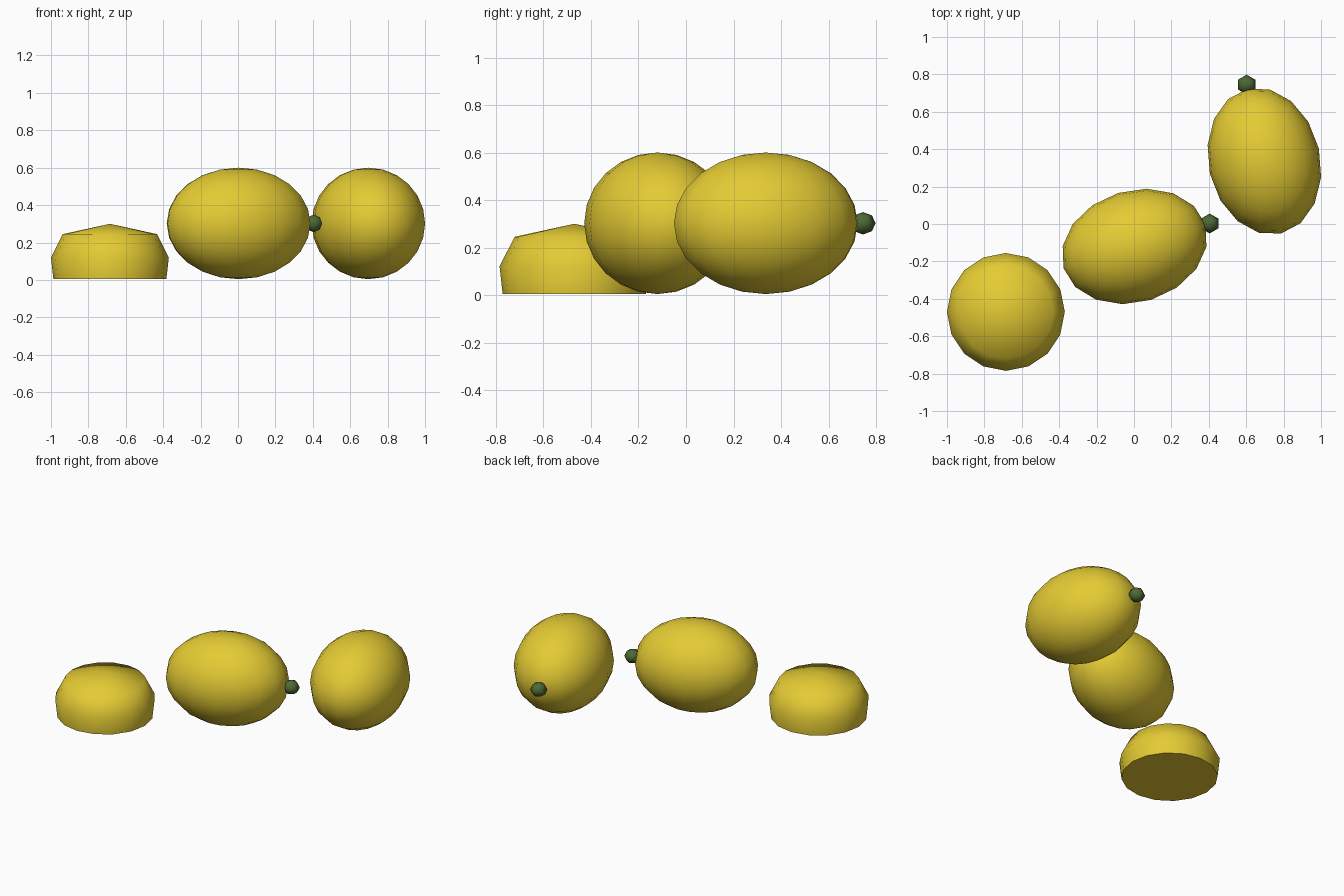
import bpy, bmesh, math
from mathutils import Matrix

if "Cube" in bpy.data.objects:
    bpy.data.objects.remove(bpy.data.objects["Cube"])


def material(name, rgb):
    m = bpy.data.materials.new(name)
    m.diffuse_color = (*rgb, 1)
    m.use_nodes = True
    m.node_tree.nodes["Principled BSDF"].inputs["Base Color"].default_value = m.diffuse_color
    return m


YELLOW = material("lemon yellow", (0.78, 0.60, 0.034))
GREEN = material("stem green", (0.075, 0.14, 0.035))


def finish(name, bm, mat, loc, angle=0.0, sharp=60):
    bmesh.ops.recalc_face_normals(bm, faces=bm.faces)
    me = bpy.data.meshes.new(name)
    bm.to_mesh(me)
    bm.free()
    me.materials.append(mat)
    ob = bpy.data.objects.new(name, me)
    bpy.context.collection.objects.link(ob)
    ob.location = loc
    ob.rotation_euler.z = angle
    bpy.ops.object.select_all(action='DESELECT')
    ob.select_set(True)
    bpy.context.view_layer.objects.active = ob
    bpy.ops.object.shade_smooth_by_angle(angle=math.radians(sharp))
    return ob


def ball(name, mat, loc, scale, segs, rings, angle=0.0):
    bm = bmesh.new()
    bmesh.ops.create_uvsphere(bm, u_segments=segs, v_segments=rings, radius=1,
                              matrix=Matrix.Diagonal((*scale, 1)))
    return finish(name, bm, mat, loc, angle)


# whole lemons, each with a stem nub at one end
for label, x, y, deg in (("middle", 0.003, -0.12, 17), ("right", 0.697, 0.336, 103)):
    a = math.radians(deg)
    ball(label + "_lemon", YELLOW, (x, y, 0.302), (0.397, 0.299, 0.298), 16, 12, a)
    ball(label + "_stem", GREEN,
         (x + 0.42 * math.cos(a), y + 0.42 * math.sin(a), 0.302),
         (0.053, 0.053, 0.047), 6, 4)

# half lemon, cut side down: lathed profile with a flat base
SIDES = 16
bm = bmesh.new()
rings = [[bm.verts.new((r * math.cos(k * math.tau / SIDES),
                        r * math.sin(k * math.tau / SIDES), z))
          for k in range(SIDES)]
         for r, z in ((0.302, 0.004), (0.315, 0.12), (0.252, 0.245))]
apex = bm.verts.new((0, 0, 0.30))
bm.faces.new(rings[0])
for k in range(SIDES):
    n = (k + 1) % SIDES
    for lo, hi in zip(rings, rings[1:]):
        bm.faces.new((lo[k], lo[n], hi[n], hi[k]))
    bm.faces.new((rings[-1][k], rings[-1][n], apex))
finish("half_lemon", bm, YELLOW, (-0.685, -0.47, 0))
